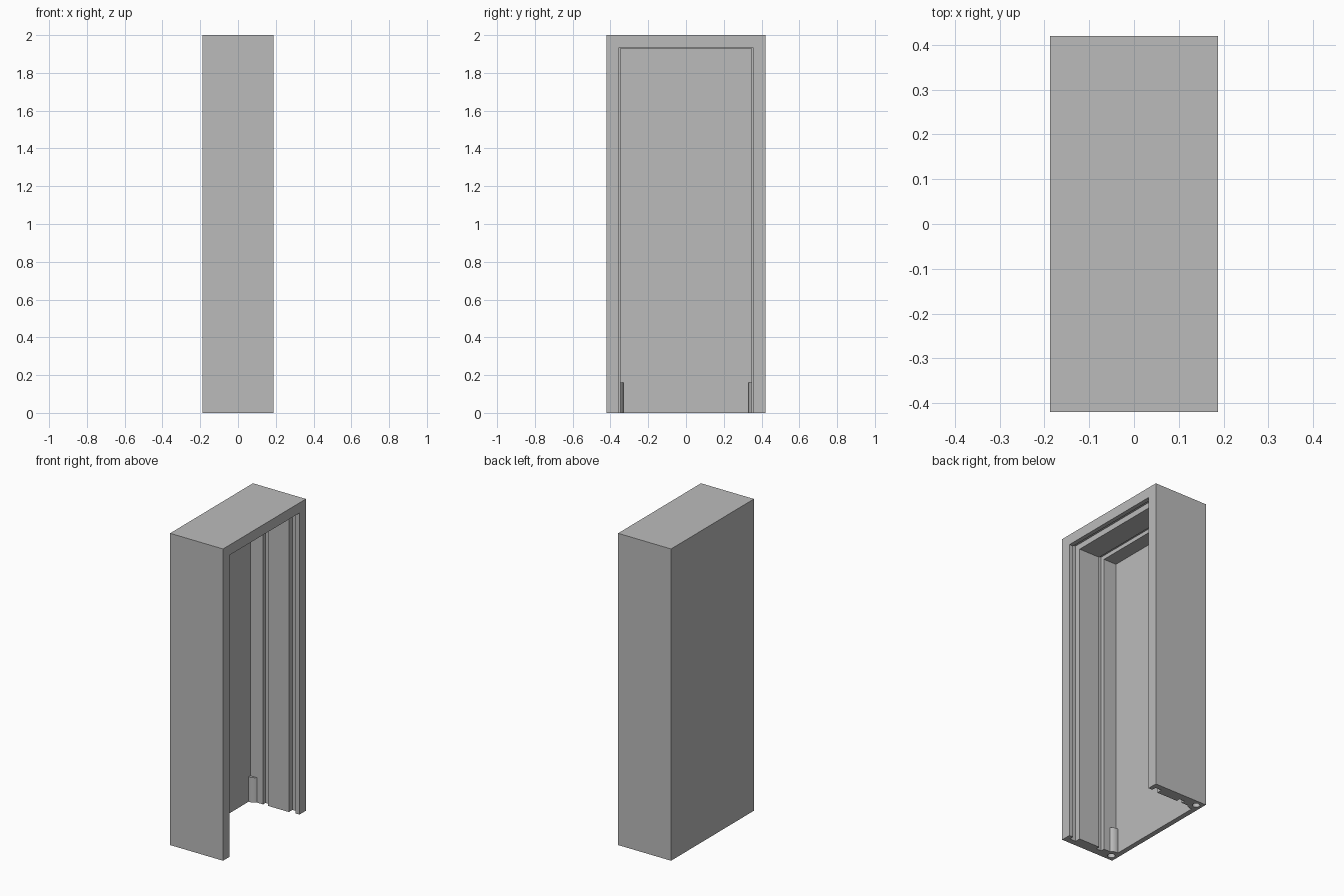
import bpy

# Remove the default cube only
cube = bpy.data.objects.get("Cube")
if cube:
    bpy.data.objects.remove(cube, do_unlink=True)

HALF_X, HALF_Y, HEIGHT = 0.188, 0.42, 2.0
BELOW = -0.2  # cutters reach below the open bottom

grey = bpy.data.materials.new("plain grey")
grey.use_nodes = True
grey.diffuse_color = (0.5, 0.5, 0.5, 1)
grey.node_tree.nodes["Principled BSDF"].inputs["Base Color"].default_value = (0.5, 0.5, 0.5, 1)


def box(name, x0, x1, half_y, z0, z1):
    bpy.ops.mesh.primitive_cube_add(size=1, location=((x0 + x1) / 2, 0, (z0 + z1) / 2))
    ob = bpy.context.object
    ob.name = name
    ob.scale = (x1 - x0, 2 * half_y, z1 - z0)
    bpy.ops.object.transform_apply(location=True, rotation=False, scale=True)
    ob.data.materials.append(grey)
    return ob


def rod(name, x, y, radius, z0, z1):
    bpy.ops.mesh.primitive_cylinder_add(vertices=32, radius=radius, depth=z1 - z0,
                                        location=(x, y, (z0 + z1) / 2))
    ob = bpy.context.object
    ob.name = name
    ob.data.materials.append(grey)
    return ob


def subtract(target, cutter):
    cutter.hide_render = True
    mod = target.modifiers.new("cut", 'BOOLEAN')
    mod.operation = 'DIFFERENCE'
    mod.solver = 'EXACT'
    mod.object = cutter
    bpy.context.view_layer.objects.active = target
    bpy.ops.object.modifier_apply(modifier=mod.name)
    bpy.data.objects.remove(cutter, do_unlink=True)


def cavity(name, x0, x1, wall):
    # Opening that leaves a wall of equal thickness on both sides and the top
    return box(name, x0, x1, HALF_Y - wall, BELOW, HEIGHT - wall)


# Outer cabinet
cabinet = box("cabinet_shell", -HALF_X, HALF_X, HALF_Y, 0, HEIGHT)

# Main cavity, keeping a short round boss in each rear corner
main = cavity("main_cavity", -0.156, 0.17, 0.072)
for side in (-1, 1):
    subtract(main, rod("corner_boss", -0.148, side * 0.38, 0.05, BELOW - 0.1, 0.16))
subtract(cabinet, main)

# Door opening lip and the two channels running round the inside
subtract(cabinet, cavity("lip_opening", 0.15, 0.3, 0.065))
subtract(cabinet, cavity("door_channel", 0.117, 0.16, 0.036))
subtract(cabinet, cavity("rear_channel", -0.066, -0.03, 0.047))

# Fixing holes under the bosses
for side in (-1, 1):
    subtract(cabinet, rod("fixing_hole", -0.148, side * 0.38, 0.022, BELOW, 0.14))

bpy.ops.object.select_all(action='DESELECT')
cabinet.select_set(True)
bpy.context.view_layer.objects.active = cabinet
bpy.ops.object.shade_smooth_by_angle(angle=0.52)
